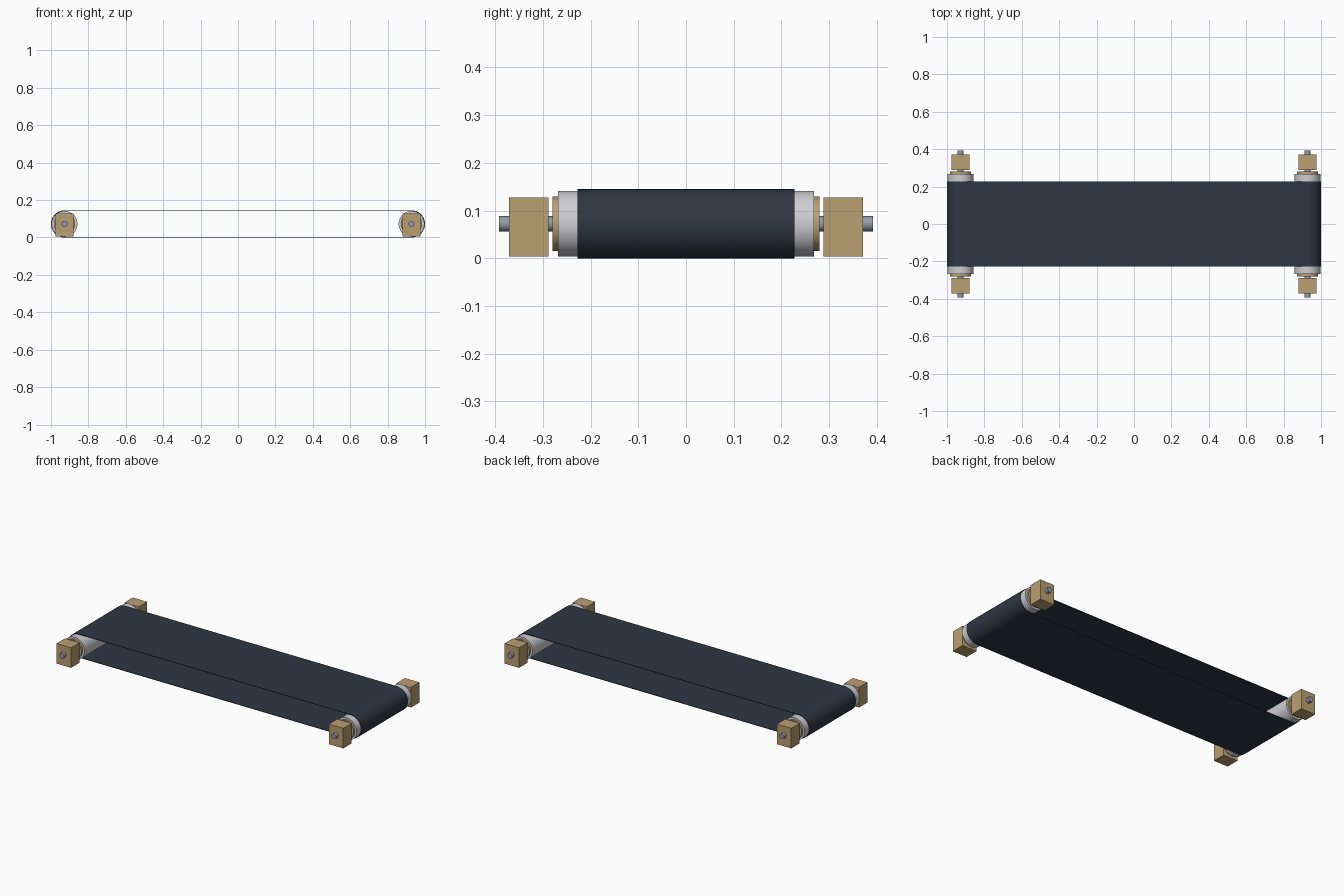
import bpy, bmesh, math
from mathutils import Matrix

cube = bpy.data.objects.get("Cube")
if cube:
    bpy.data.objects.remove(cube, do_unlink=True)


def material(name, rgb):
    m = bpy.data.materials.new(name)
    m.use_nodes = True
    m.diffuse_color = (*rgb, 1)
    m.node_tree.nodes["Principled BSDF"].inputs["Base Color"].default_value = (*rgb, 1)
    return m


RUBBER = material("dark blue rubber", (0.028, 0.038, 0.055))
METAL = material("light grey metal", (0.62, 0.62, 0.65))
STEEL = material("blue grey steel", (0.29, 0.34, 0.40))
TAN = material("tan", (0.50, 0.35, 0.17))

AXIS_X, AXIS_Z = 0.9275, 0.0725


def add_object(name, bm, mat):
    bmesh.ops.recalc_face_normals(bm, faces=bm.faces)
    mesh = bpy.data.meshes.new(name)
    bm.to_mesh(mesh)
    bm.free()
    mesh.materials.append(mat)
    obj = bpy.data.objects.new(name, mesh)
    bpy.context.collection.objects.link(obj)
    return obj


def smooth(obj):
    bpy.ops.object.select_all(action="DESELECT")
    obj.select_set(True)
    bpy.context.view_layer.objects.active = obj
    bpy.ops.object.shade_smooth_by_angle(angle=math.radians(35))


def cylinder(name, x, y0, y1, radius, mat, sides=48):
    bm = bmesh.new()
    place = Matrix.Translation((x, (y0 + y1) / 2, AXIS_Z)) @ Matrix.Rotation(math.pi / 2, 4, "X")
    bmesh.ops.create_cone(bm, cap_ends=True, segments=sides, radius1=radius,
                          radius2=radius, depth=abs(y1 - y0), matrix=place)
    smooth(add_object(name, bm, mat))


def box(name, x, y, z, size, mat):
    bm = bmesh.new()
    bmesh.ops.create_cube(bm, size=1, matrix=Matrix.Translation((x, y, z)) @ Matrix.Diagonal((*size, 1)))
    add_object(name, bm, mat)


def loop_points(radius, steps=24):
    points = []
    for side in (1, -1):
        for i in range(steps + 1):
            a = -math.pi / 2 + math.pi * i / steps
            points.append((side * (AXIS_X + radius * math.cos(a)),
                           AXIS_Z + side * radius * math.sin(a)))
    return points


# Belt: a thin closed loop around both rollers
bm = bmesh.new()
half_width = 0.227
rings = [[bm.verts.new((x, y, z)) for x, z in loop_points(r)]
         for r, y in ((0.0725, -half_width), (0.0725, half_width),
                      (0.0693, half_width), (0.0693, -half_width))]
count = len(rings[0])
for k, ring in enumerate(rings):
    following = rings[(k + 1) % 4]
    for i in range(count):
        j = (i + 1) % count
        bm.faces.new((ring[i], ring[j], following[j], following[i]))
smooth(add_object("belt", bm, RUBBER))

# Rollers with axles, end collars and bearing blocks
for end, x in (("left", AXIS_X), ("right", -AXIS_X)):
    cylinder(end + "_roller", x, -0.268, 0.268, 0.069, METAL)
    cylinder(end + "_axle", x, -0.392, 0.392, 0.016, STEEL, 24)
    for side, s in (("front", -1), ("back", 1)):
        label = f"{side}_{end}_"
        cylinder(label + "collar", x, s * 0.268, s * 0.28, 0.057, TAN)
        box(label + "bearing_block", x, s * 0.3295, 0.066, (0.098, 0.082, 0.124), TAN)
